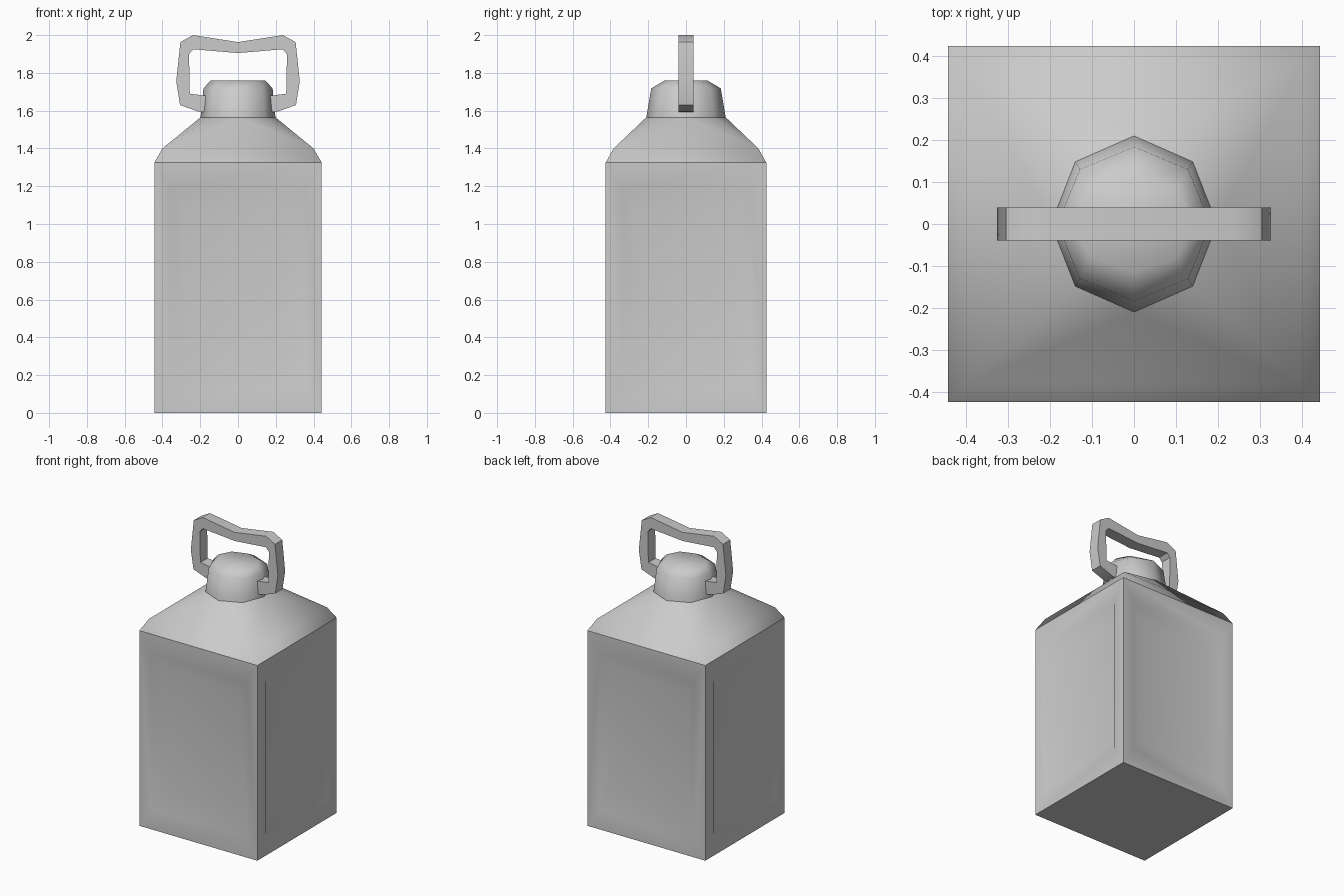
import bpy, bmesh
from math import cos, sin, pi, radians

if "Cube" in bpy.data.objects:
    bpy.data.objects.remove(bpy.data.objects["Cube"])

HX, HY, TOP = 0.443, 0.425, 1.325


def make(name, bm, sharp):
    """Weld, orient, mark edges sharper than the angle and link the object."""
    bmesh.ops.remove_doubles(bm, verts=bm.verts, dist=0.0005)
    bmesh.ops.recalc_face_normals(bm, faces=bm.faces)
    for f in bm.faces:
        f.smooth = True
    for e in bm.edges:
        e.smooth = not (len(e.link_faces) == 2 and e.calc_face_angle() > radians(sharp))
    me = bpy.data.meshes.new(name)
    bm.to_mesh(me)
    bm.free()
    ob = bpy.data.objects.new(name, me)
    bpy.context.collection.objects.link(ob)
    return ob


def bridge(bm, a, b, closed=True):
    n = len(a)
    for i in range(n if closed else n - 1):
        j = (i + 1) % n
        bm.faces.new((a[i], a[j], b[j], b[i]))


def octagon(bm, rx, ry, z):
    return [bm.verts.new((rx * cos(i * pi / 4), ry * sin(i * pi / 4), z)) for i in range(8)]


def rect(bm, x, y, z):
    return [bm.verts.new((sx * x, sy * y, z)) for sx, sy in ((1, 1), (-1, 1), (-1, -1), (1, -1))]


# Square body with a recessed panel on every side
bm = bmesh.new()
rings = [(0, 0, TOP, 0), (0.085, 0.135, 1.19, 0), (0.158, 0.24, 1.09, 0.05)]
for half, dist, s, along_x in ((HX, HY, -1, True), (HX, HY, 1, True),
                               (HY, HX, -1, False), (HY, HX, 1, False)):
    loops = []
    for margin, z0, z1, depth in rings:
        u, d = half - margin, s * (dist - depth)
        loops.append([bm.verts.new((p, d, z) if along_x else (d, p, z))
                      for p, z in ((-u, z0), (u, z0), (u, z1), (-u, z1))])
    bridge(bm, loops[0], loops[1])
    bridge(bm, loops[1], loops[2])
    bm.faces.new(loops[2])
bm.faces.new(rect(bm, HX, HY, 0))
body = make("body", bm, 60)
wn = body.modifiers.new("weighted_normals", 'WEIGHTED_NORMAL')
wn.keep_sharp = True

# Shoulder going from the square body to the eight-sided neck
bm = bmesh.new()
low, mid = rect(bm, HX, HY, TOP), rect(bm, 0.40, 0.383, 1.40)
neck = octagon(bm, 0.198, 0.21, 1.565)
bridge(bm, low, mid)
for i in range(4):
    a, b = mid[i], mid[(i + 1) % 4]
    da, m, db = (neck[(2 * i + k) % 8] for k in (1, 2, 3))
    bm.faces.new((a, m, da))
    bm.faces.new((a, b, m))
    bm.faces.new((b, db, m))
make("shoulder", bm, 180)

# Tapered eight-sided cap
bm = bmesh.new()
cap = [octagon(bm, *r) for r in ((0.198, 0.21, 1.565), (0.183, 0.184, 1.718), (0.145, 0.113, 1.76))]
bridge(bm, cap[0], cap[1])
bridge(bm, cap[1], cap[2])
bm.faces.new(cap[2])
make("cap", bm, 80)

# Carrying handle: half outline mirrored in x, given thickness in y
outer = [(0.14, 1.59), (0.21, 1.595), (0.307, 1.63), (0.327, 1.756), (0.305, 1.963), (0.238, 2.0), (0, 1.963)]
inner = [(0.14, 1.68), (0.18, 1.68), (0.255, 1.69), (0.257, 1.76), (0.259, 1.90), (0.236, 1.925), (0, 1.905)]


def path(bm, half, y):
    full = half + [(-x, z) for x, z in reversed(half[:-1])]
    return [bm.verts.new((x, y, z)) for x, z in full]


bm = bmesh.new()
of, inf = path(bm, outer, -0.039), path(bm, inner, -0.039)
ob_, inb = path(bm, outer, 0.039), path(bm, inner, 0.039)
for a, b in ((of, inf), (inf, inb), (inb, ob_), (ob_, of)):
    bridge(bm, a, b, False)
for k in (0, -1):
    bm.faces.new((of[k], inf[k], inb[k], ob_[k]))
make("handle", bm, 40)
